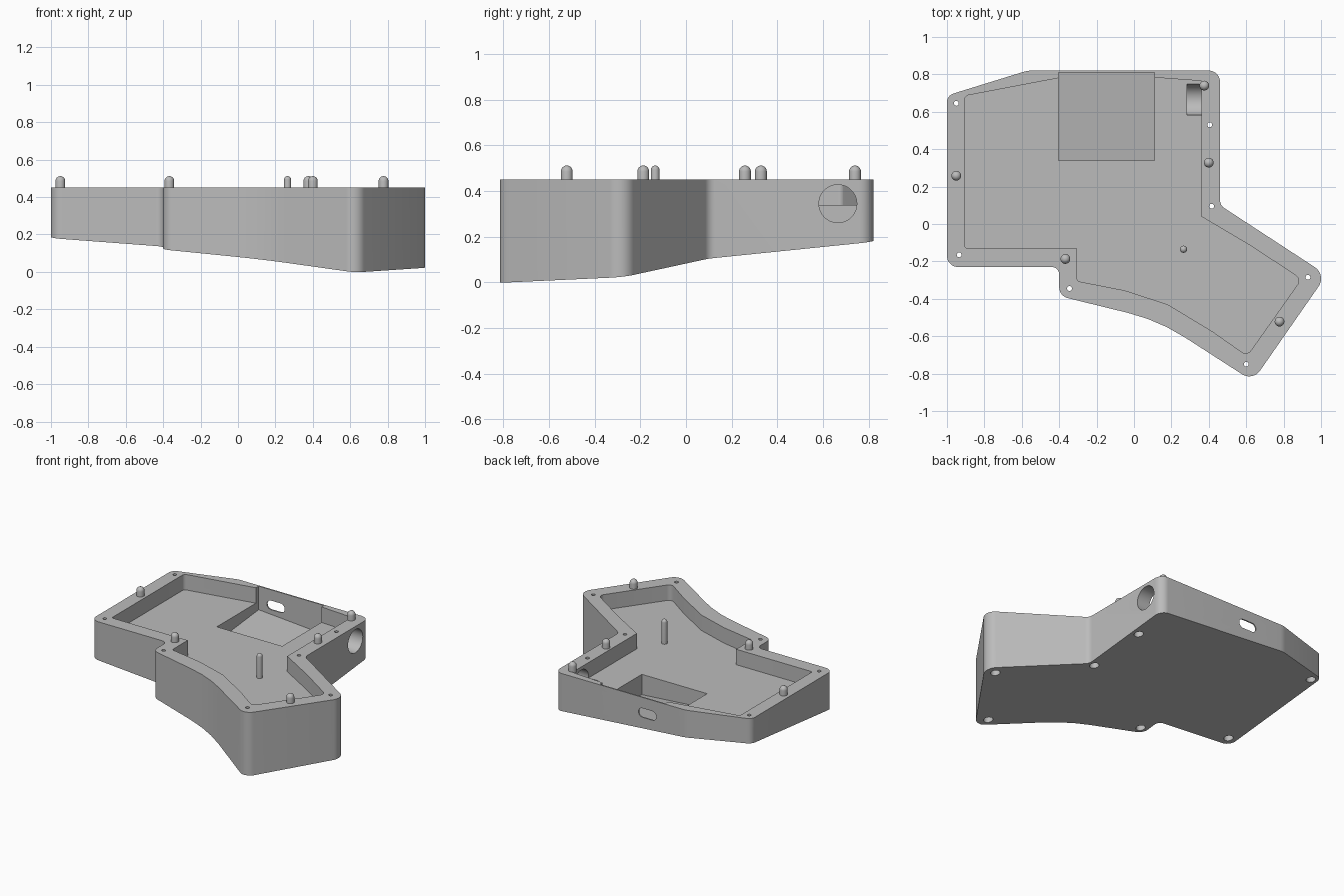
import bpy, bmesh, math
from mathutils import Matrix, Vector

cube = bpy.data.objects.get("Cube")
if cube:
    bpy.data.objects.remove(cube)

grey = bpy.data.materials.new("light_grey")
grey.use_nodes = True
grey.diffuse_color = (0.5, 0.5, 0.5, 1)
grey.node_tree.nodes["Principled BSDF"].inputs["Base Color"].default_value = (0.5, 0.5, 0.5, 1)

RIM = 0.45       # top of the walls
FLOOR = 0.34     # cavity floor


def underside(x, y, lift=0.0):
    """Tilted plane that the case rests on."""
    return max(0.0, 0.102 * (y + 0.815) - 0.075 * (x - 0.61)) + lift


def rounded(corners):
    """Outline from (x, y, radius) corners, each replaced by an arc."""
    points = []
    for i, (x, y, r) in enumerate(corners):
        c = Vector((x, y))
        if r == 0:
            points.append(c)
            continue
        a = (Vector(corners[i - 1][:2]) - c).normalized()
        b = (Vector(corners[(i + 1) % len(corners)][:2]) - c).normalized()
        half = a.angle(b) / 2
        centre = c + (a + b).normalized() * r / math.sin(half)
        start = c + a * r / math.tan(half) - centre
        end = c + b * r / math.tan(half) - centre
        sweep = math.atan2(start.x * end.y - start.y * end.x, start.dot(end))
        steps = max(3, int(abs(sweep) / 0.15))
        for k in range(steps + 1):
            t = sweep * k / steps
            points.append(centre + Matrix.Rotation(t, 2) @ start)
    return points


def circle(x, y, r, n=32):
    return [Vector((x + r * math.cos(math.tau * k / n),
                    y + r * math.sin(math.tau * k / n))) for k in range(n)]


def finish(bm, name):
    bmesh.ops.recalc_face_normals(bm, faces=bm.faces)
    mesh = bpy.data.meshes.new(name)
    bm.to_mesh(mesh)
    bm.free()
    mesh.materials.append(grey)
    obj = bpy.data.objects.new(name, mesh)
    bpy.context.collection.objects.link(obj)
    return obj


def prism(name, outline, low, high, turn=None):
    """Extruded outline; low and high are heights or functions of x, y."""
    bm = bmesh.new()
    rings = []
    for level in (low, high):
        rings.append([bm.verts.new((p.x, p.y, level(p.x, p.y) if callable(level) else level))
                      for p in outline])
    bm.faces.new(rings[0][::-1])
    bm.faces.new(rings[1])
    n = len(outline)
    for i in range(n):
        j = (i + 1) % n
        bm.faces.new((rings[0][i], rings[0][j], rings[1][j], rings[1][i]))
    if turn:
        bm.transform(turn.to_4x4())
    return finish(bm, name)


def activate(obj):
    bpy.ops.object.select_all(action='DESELECT')
    obj.select_set(True)
    bpy.context.view_layer.objects.active = obj


def cut(target, cutter):
    cutter.hide_render = True
    mod = target.modifiers.new("cut", 'BOOLEAN')
    mod.operation = 'DIFFERENCE'
    mod.solver = 'EXACT'
    mod.object = cutter
    activate(target)
    bpy.ops.object.modifier_apply(modifier=mod.name)
    bpy.data.objects.remove(cutter)


# Outer case body with the tilted underside
body = prism("case_body", rounded([
    (-1, 0.687, 0.05), (-1, -0.23, 0.06), (-0.4, -0.23, 0.04), (-0.4, -0.385, 0.06),
    (0.13, -0.515, 1.0), (0.635, -0.84, 0.07), (1.03, -0.272, 0.073),
    (0.46, 0.1, 0.05), (0.46, 0.82, 0.06), (-0.57, 0.82, 0.15)]), underside, RIM)

# Main cavity with a level floor
cut(body, prism("cavity_cutter", rounded([
    (-0.905, 0.685, 0.025), (-0.905, -0.13, 0.015), (-0.305, -0.13, 0), (-0.305, -0.305, 0.02),
    (-0.05, -0.355, 0), (0.18, -0.43, 0), (0.42, -0.575, 0), (0.605, -0.705, 0.035),
    (0.895, -0.295, 0.035), (0.63, -0.12, 0), (0.36, 0.04, 0), (0.36, 0.765, 0),
    (0.11, 0.783, 0), (-0.405, 0.78, 0)]), FLOOR, 0.6))

# Deeper pocket behind the thin back wall, parallel to the underside
pocket = [Vector(p) for p in ((-0.405, 0.34), (0.11, 0.34), (0.11, 0.811), (-0.405, 0.811))]
cut(body, prism("pocket_cutter", pocket, lambda x, y: underside(x, y, 0.04), 0.62))

# Oval port through the back wall
cut(body, prism("port_cutter", rounded([
    (-0.34, 0.308, 0.032), (-0.2, 0.308, 0.032), (-0.2, 0.373, 0.032), (-0.34, 0.373, 0.032)]),
    -0.9, -0.76, Matrix.Rotation(math.pi / 2, 3, 'X')))

# Round socket through the right-hand wall, grooving the floor
cut(body, prism("socket_cutter", circle(0.665, 0.345, 0.083, 48), 0.283, 0.55,
                Matrix(((0, 0, 1), (1, 0, 0), (0, 1, 0)))))

# Screw holes, widened from below
for x, y in ((-0.95, 0.645), (0.405, 0.53), (0.415, 0.095), (0.93, -0.285),
             (0.6, -0.75), (-0.345, -0.345), (-0.935, -0.165)):
    cut(body, prism("screw_cutter", circle(x, y, 0.013, 20), -0.2, 0.6))
    cut(body, prism("bore_cutter", circle(x, y, 0.031, 28), -0.2, underside(x, y, 0.1)))


def pin(name, x, y, r, base, top=0.512):
    """Round post with a domed end, spun from a profile."""
    bm = bmesh.new()
    profile = [(0, base), (r, base)]
    profile += [(r * math.cos(a), top - r + r * math.sin(a))
                for a in (math.pi / 2 * k / 6 for k in range(7))]
    verts = [bm.verts.new((px, 0, pz)) for px, pz in profile]
    edges = [bm.edges.new(pair) for pair in zip(verts, verts[1:])]
    bmesh.ops.spin(bm, geom=verts + edges, cent=(0, 0, 0), axis=(0, 0, 1),
                   angle=math.tau, steps=24)
    bmesh.ops.remove_doubles(bm, verts=bm.verts, dist=0.0005)
    bmesh.ops.translate(bm, verts=bm.verts, vec=(x, y, 0))
    return finish(bm, name)


# Locating pins on the rim and the support post on the floor
parts = [body, pin("support_post", 0.265, -0.135, 0.019, FLOOR - 0.02)]
for i, (x, y) in enumerate(((-0.95, 0.258), (-0.367, -0.187), (0.4, 0.328),
                            (0.376, 0.74), (0.778, -0.522))):
    parts.append(pin(f"rim_pin_{i + 1}", x, y, 0.026, RIM - 0.01))

for part in parts:
    activate(part)
    bpy.ops.object.shade_smooth_by_angle(angle=math.radians(30))
